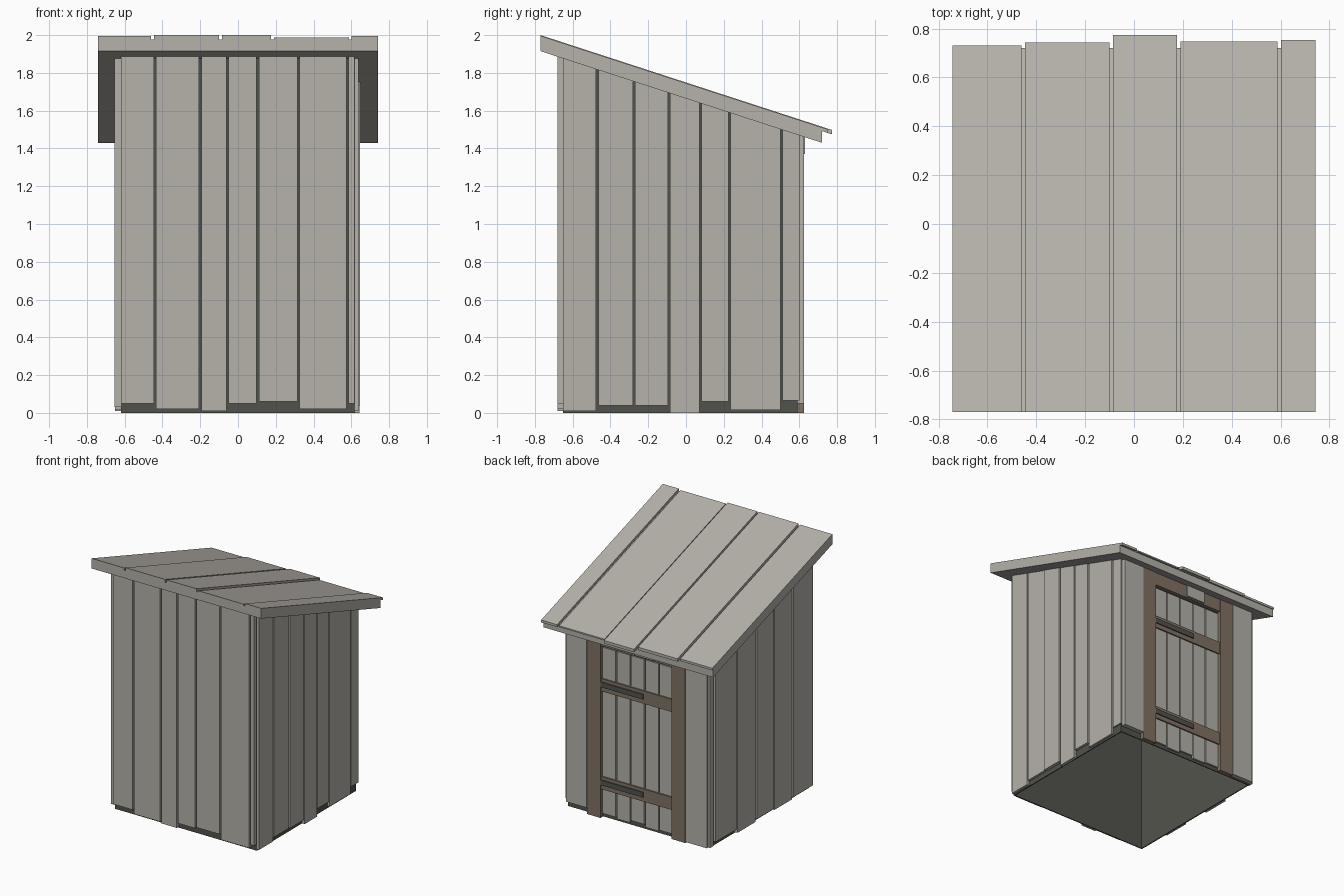
import bpy

if "Cube" in bpy.data.objects:
    bpy.data.objects.remove(bpy.data.objects["Cube"], do_unlink=True)


def material(name, rgb):
    m = bpy.data.materials.new(name)
    m.use_nodes = True
    m.diffuse_color = (*rgb, 1)
    bsdf = next(n for n in m.node_tree.nodes if n.type == 'BSDF_PRINCIPLED')
    bsdf.inputs["Base Color"].default_value = (*rgb, 1)
    return m


GREY = material("weathered grey wood", (0.465, 0.445, 0.402))
BROWN = material("brown wood", (0.213, 0.168, 0.124))
DARK = material("dark inner wall", (0.086, 0.086, 0.072))
IRON = material("dark iron", (0.085, 0.085, 0.078))


def slope(offset):
    """Height of a plane parallel to the roof, as a function of y."""
    return lambda y: 1.915 + offset - 0.3255 * (y + 0.77)


UNDER_ROOF = slope(0)
DECK_TOP = slope(0.062)


def board(name, xs, ys, bottom, top, mat):
    """Box whose bottom and top are heights or sloping planes."""
    def height(h, y):
        return h(y) if callable(h) else h
    verts = [(x, y, height(h, y)) for h in (bottom, top)
             for x, y in ((xs[0], ys[0]), (xs[1], ys[0]), (xs[1], ys[1]), (xs[0], ys[1]))]
    faces = [(3, 2, 1, 0), (4, 5, 6, 7)]
    faces += [(i, (i + 1) % 4, (i + 1) % 4 + 4, i + 4) for i in range(4)]
    mesh = bpy.data.meshes.new(name)
    mesh.from_pydata(verts, [], faces)
    mesh.materials.append(mat)
    obj = bpy.data.objects.new(name, mesh)
    bpy.context.collection.objects.link(obj)
    return obj


def row(edges, values, gap=0.006):
    """Neighbouring plank spans with a gap at each seam, and a value for each."""
    for i, value in enumerate(values):
        yield i + 1, (edges[i] + gap, edges[i + 1] - gap), value


# Hollow dark inner walls showing through the seams, open at the bottom
board("inner_wall_front", (-0.62, 0.62), (-0.65, -0.642), 0, UNDER_ROOF, DARK)
board("inner_wall_back", (-0.62, 0.62), (0.582, 0.59), 0, UNDER_ROOF, DARK)
board("inner_wall_left", (0.612, 0.62), (-0.642, 0.582), 0, UNDER_ROOF, DARK)
board("inner_wall_right", (-0.62, -0.612), (-0.642, 0.582), 0, UNDER_ROOF, DARK)

# Front wall planks
for n, xs, low in row((-0.626, -0.44, -0.2, -0.055, 0.105, 0.32, 0.58, 0.624),
                      (0.05, 0.02, 0.01, 0.05, 0.06, 0.02, 0.05)):
    board(f"front_plank_{n}", xs, (-0.68, -0.65), low, UNDER_ROOF, GREY)

# Side wall planks of uneven length and thickness
left_planks = ((0.01, 0.638), (0.04, 0.638), (0.04, 0.645), (0, 0.642),
               (0.06, 0.64), (0.015, 0.636), (0.065, 0.632))
for n, ys, (low, out) in row((-0.656, -0.47, -0.275, -0.09, 0.077, 0.23, 0.505, 0.607),
                             left_planks):
    board(f"left_plank_{n}", (0.62, out), ys, low, UNDER_ROOF, GREY)
right_planks = ((0.03, 0.655), (0.015, 0.65), (0.03, 0.655), (0.01, 0.65),
                (0.04, 0.648), (0.01, 0.638))
for n, ys, (low, out) in row((-0.656, -0.4, -0.17, 0.055, 0.29, 0.56, 0.615), right_planks):
    board(f"right_plank_{n}", (-out, -0.62), ys, low, UNDER_ROOF, GREY)

# Back wall planks beside the door
board("back_plank_left", (0.432, 0.612), (0.59, 0.626), 0.05, UNDER_ROOF, GREY)
board("back_plank_right", (-0.62, -0.432), (0.59, 0.626), 0.01, UNDER_ROOF, GREY)

# Door frame
for side, s in (("left", 1), ("right", -1)):
    xs = sorted((0.312 * s, 0.43 * s))
    board(f"door_post_{side}", xs, (0.59, 0.624), 0, UNDER_ROOF, BROWN)
board("door_header", (-0.312, 0.312), (0.59, 0.62), 1.36, UNDER_ROOF, BROWN)
board("header_block", (-0.155, 0.01), (0.62, 0.631), 1.37, UNDER_ROOF, GREY)

# Door planks, rails and strap hinges
for n, xs, low in row([-0.312 + 0.1248 * i for i in range(6)],
                      (0.03, 0.02, 0.04, 0.02, 0.03), 0.005):
    board(f"door_plank_{n}", xs, (0.59, 0.604), low, 1.345, GREY)
for part, z in (("lower", 0.225), ("upper", 1.0)):
    board(f"door_rail_{part}", (-0.312, 0.312), (0.59, 0.615), z, z + 0.1, BROWN)
    board(f"door_hinge_{part}", (-0.06, 0.312), (0.615, 0.623), z + 0.035, z + 0.075, IRON)

# Sloping roof deck and its overlapping boards of uneven length and thickness
board("roof_deck", (-0.742, 0.742), (-0.77, 0.72), UNDER_ROOF, DECK_TOP, GREY)
roof_edges = (-0.749, -0.453, -0.093, 0.183, 0.595, 0.749)
roof_boards = ((0.73, 0.08), (0.743, 0.085), (0.773, 0.085), (0.747, 0.073), (0.752, 0.081))
for n, xs, (end, top) in row(roof_edges, roof_boards, 0.007):
    board(f"roof_board_{n}", xs, (-0.77, end), DECK_TOP, slope(top), GREY)
